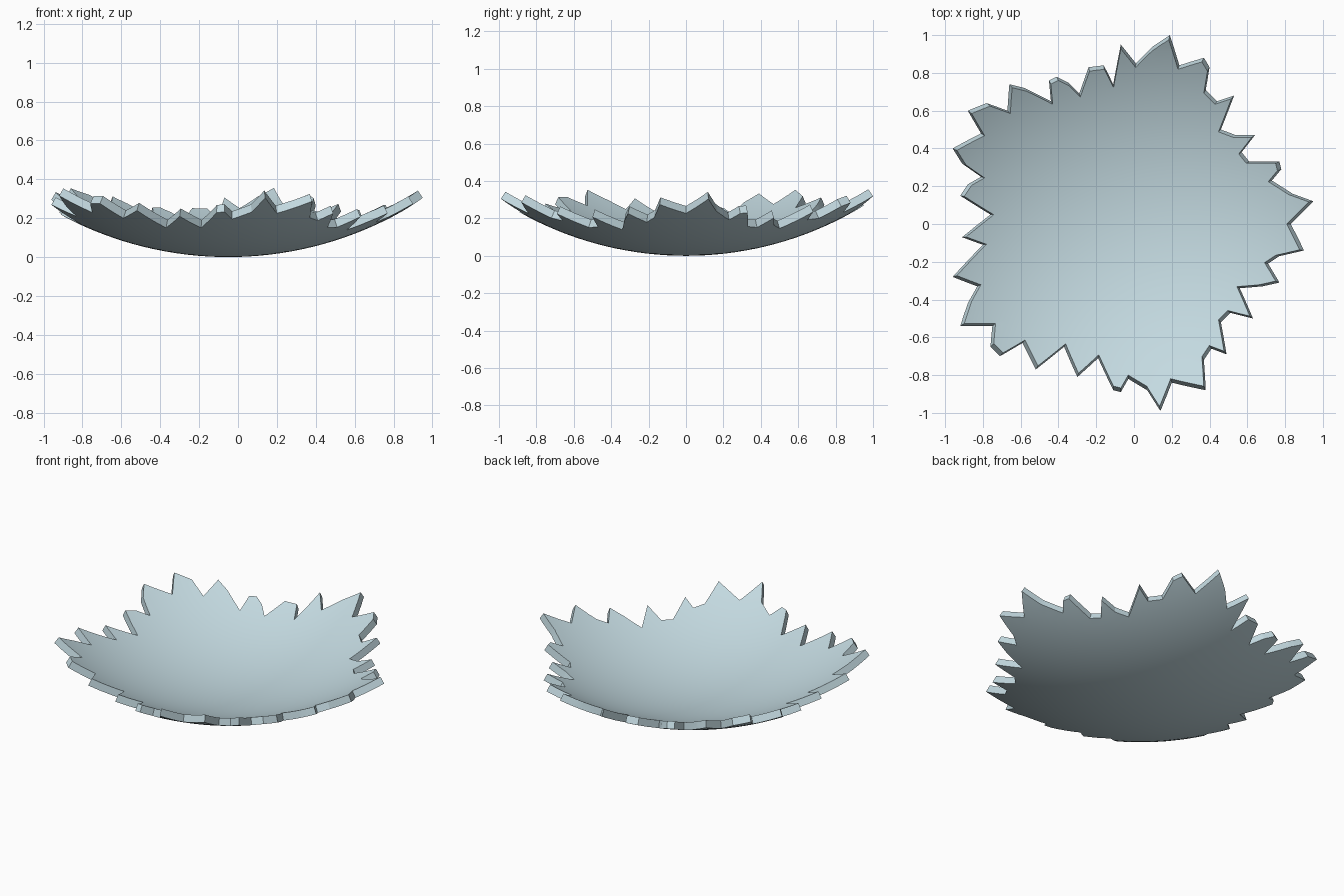
import bpy
import bmesh
from math import asin, cos, pi, radians, sin
from mathutils import Vector

default_cube = bpy.data.objects.get("Cube")
if default_cube:
    bpy.data.objects.remove(default_cube)

RADIUS = 1.82          # outer radius of the sphere the shard belongs to
THICKNESS = 0.045
CENTRE = Vector((-0.05, 0, RADIUS))

# Broken outline of the outer skin, counter-clockwise, in hundredths of a unit
OUTLINE = [
    (95, 12), (84, 16), (73, 23), (78, 29), (77, 33), (61, 33), (57, 38), (64, 47),
    (54, 47), (46, 50), (53, 68), (44, 65), (38, 71), (40, 83), (37, 88), (24, 84),
    (19, 100), (10, 94), (1, 85), (-7, 95), (-11, 74), (-16, 84), (-24, 83),
    (-29, 69), (-35, 75), (-41, 78), (-45, 76), (-44, 65), (-58, 72), (-66, 74),
    (-67, 60), (-78, 64), (-88, 60), (-81, 48), (-96, 40), (-91, 32), (-81, 25),
    (-88, 21), (-92, 15), (-76, 5), (-91, -7), (-80, -11), (-96, -28), (-83, -33),
    (-88, -42), (-92, -54), (-75, -54), (-76, -65), (-71, -70), (-59, -63),
    (-52, -77), (-37, -65), (-30, -81), (-19, -71), (-11, -88), (-7, -89),
    (-3, -82), (7, -88), (14, -99), (20, -84), (38, -88), (37, -72), (41, -66),
    (49, -69), (46, -52), (51, -47), (63, -50), (56, -34), (68, -33), (77, -31),
    (71, -21), (77, -17), (90, -14), (83, 0),
]


def mesh_object(name, bm):
    bmesh.ops.recalc_face_normals(bm, faces=bm.faces)
    mesh = bpy.data.meshes.new(name)
    bm.to_mesh(mesh)
    bm.free()
    obj = bpy.data.objects.new(name, mesh)
    bpy.context.collection.objects.link(obj)
    return obj


def make_bowl(rings=24, segments=96):
    """Closed, thick spherical cap, spun from its cross-section."""
    limit = asin(1.2 / RADIUS)
    angles = [limit * i / rings for i in range(rings + 1)]
    section = [(RADIUS, a) for a in angles]
    section += [(RADIUS - THICKNESS, a) for a in reversed(angles)]
    bm = bmesh.new()
    verts = [bm.verts.new(CENTRE + Vector((r * sin(a), 0, -r * cos(a))))
             for r, a in section]
    edges = [bm.edges.new(pair) for pair in zip(verts, verts[1:])]
    bmesh.ops.spin(bm, geom=verts + edges, cent=CENTRE, axis=(0, 0, 1),
                   angle=2 * pi, steps=segments, use_duplicate=False)
    bmesh.ops.remove_doubles(bm, verts=bm.verts, dist=0.0001)
    return mesh_object("bowl_shard", bm)


def make_cutter():
    """Jagged cone towards the sphere centre, so the rim is square to the skin."""
    bm = bmesh.new()
    loops = []
    for level in (-0.1, 0.6):
        loop = []
        for x, y in OUTLINE:
            ray = Vector((x / 100 - CENTRE.x, y / 100, 0))
            ray.z = -(RADIUS ** 2 - ray.length_squared) ** 0.5
            loop.append(bm.verts.new(CENTRE + ray * ((level - RADIUS) / ray.z)))
        loops.append(loop)
        bm.faces.new(loop)
    low, high = loops
    for i in range(len(low)):
        bm.faces.new((low[i - 1], low[i], high[i], high[i - 1]))
    return mesh_object("outline_cutter", bm)


# Pale blue-grey ceramic
ceramic = bpy.data.materials.new("pale_blue_grey")
ceramic.use_nodes = True
colour = (0.55, 0.70, 0.75, 1)
ceramic.diffuse_color = colour
ceramic.node_tree.nodes["Principled BSDF"].inputs["Base Color"].default_value = colour

# Bowl trimmed to the broken outline
shard = make_bowl()
cutter = make_cutter()
cutter.hide_render = True
for part in (shard, cutter):
    part.data.materials.append(ceramic)
trim = shard.modifiers.new("broken_edge", 'BOOLEAN')
trim.operation = 'INTERSECT'
trim.solver = 'EXACT'
trim.object = cutter

bpy.ops.object.select_all(action='DESELECT')
shard.select_set(True)
bpy.context.view_layer.objects.active = shard
bpy.ops.object.modifier_apply(modifier=trim.name)
bpy.data.objects.remove(cutter)
bpy.ops.object.shade_smooth_by_angle(angle=radians(20))
